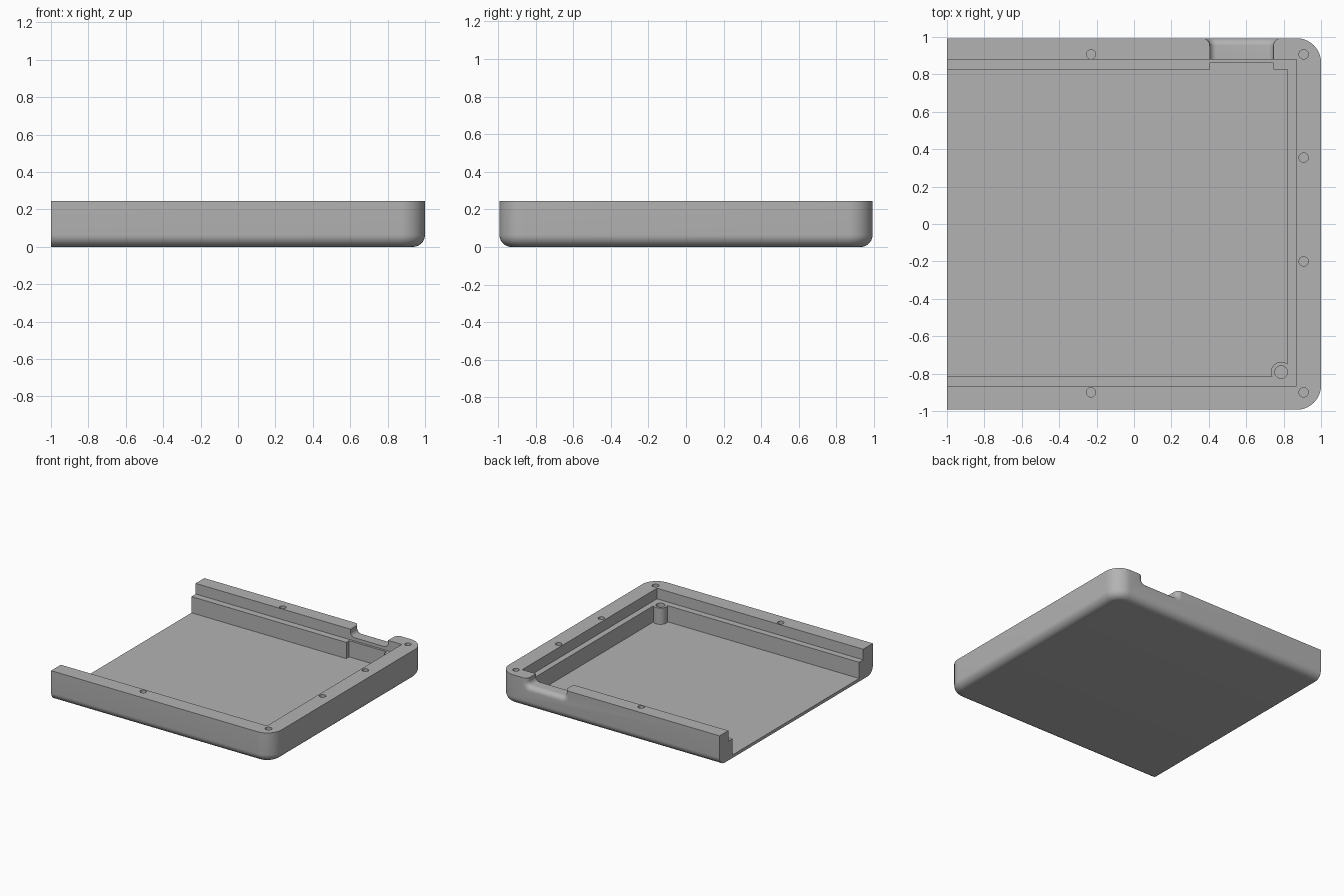
import bpy, bmesh, math

if "Cube" in bpy.data.objects:
    bpy.data.objects.remove(bpy.data.objects["Cube"])

X0, X1, Y = -1.0, 1.0, 0.993      # tray extents
TOP, FLOOR, LEDGE = 0.245, 0.025, 0.158
R, FILLET = 0.13, 0.065           # corner radius, bottom edge radius

grey = bpy.data.materials.new("grey plastic")
grey.diffuse_color = (0.45, 0.45, 0.45, 1)
grey.use_nodes = True
grey.node_tree.nodes["Principled BSDF"].inputs["Base Color"].default_value = grey.diffuse_color


def loft(name, rings):
    """Closed solid through rings of equal point count."""
    bm = bmesh.new()
    loops = [[bm.verts.new(p) for p in ring] for ring in rings]
    for a, b in zip(loops, loops[1:]):
        for i in range(len(a)):
            j = (i + 1) % len(a)
            bm.faces.new((a[i], a[j], b[j], b[i]))
    bm.faces.new(loops[0])
    bm.faces.new(loops[-1])
    bmesh.ops.recalc_face_normals(bm, faces=bm.faces)
    mesh = bpy.data.meshes.new(name)
    bm.to_mesh(mesh)
    bm.free()
    ob = bpy.data.objects.new(name, mesh)
    bpy.context.collection.objects.link(ob)
    mesh.materials.append(grey)
    return ob


def box(name, x0, x1, y0, y1, z0, z1):
    pts = [(x0, y0), (x1, y0), (x1, y1), (x0, y1)]
    return loft(name, [[(x, y, z) for x, y in pts] for z in (z0, z1)])


def cylinder(name, x, y, r, z0, z1, n=32):
    ang = [2 * math.pi * i / n for i in range(n)]
    return loft(name, [[(x + r * math.cos(a), y + r * math.sin(a), z) for a in ang]
                       for z in (z0, z1)])


def combine(target, tool, operation):
    mod = target.modifiers.new(operation, 'BOOLEAN')
    mod.operation, mod.solver, mod.object = operation, 'EXACT', tool
    bpy.context.view_layer.objects.active = target
    bpy.ops.object.modifier_apply(modifier=mod.name)
    bpy.data.objects.remove(tool)


def outline(inset, z, n=14):
    """Outline with a straight left end and two round right corners."""
    r, c = R - inset, Y - R
    pts = [(X0, -Y + inset, z)]
    for cy, start in ((-c, -90), (c, 0)):
        for i in range(n + 1):
            a = math.radians(start + 90 * i / n)
            pts.append((X1 - R + r * math.cos(a), cy + r * math.sin(a), z))
    pts.append((X0, Y - inset, z))
    return pts


# Outer shell with a rounded bottom edge
rings = []
for i in range(11):
    a = math.pi / 2 * i / 10
    rings.append(outline(FILLET * (1 - math.sin(a)), FILLET * (1 - math.cos(a))))
rings.append(outline(0, TOP))
tray = loft("tray", rings)

# Deep pocket, wider upper step, and the relief behind the notch
combine(tray, box("pocket", -1.2, 0.822, -0.815, 0.825, FLOOR, 0.4), 'DIFFERENCE')
combine(tray, box("step", -1.2, 0.87, -0.867, 0.88, LEDGE, 0.4), 'DIFFERENCE')
combine(tray, box("relief", 0.405, 0.745, 0.7, 0.862, FLOOR, LEDGE + 0.05), 'DIFFERENCE')


# Cable notch: U section that flares towards the outer face
def notch_section(y, flare, n=8):
    x0, x1, z0, r = 0.405 - flare, 0.745 + flare, 0.185 - flare, 0.035 + flare * 0.5
    pts = [(x0, y, 0.4)]
    for cx, start in ((x0 + r, 180), (x1 - r, 270)):
        for i in range(n + 1):
            a = math.radians(start + 90 * i / n)
            pts.append((cx + r * math.cos(a), y, z0 + r + r * math.sin(a)))
    pts.append((x1, y, 0.4))
    return pts


F = 0.04
sections = [notch_section(0.86, 0), notch_section(Y - F, 0)]
for i in range(1, 9):
    a = math.pi / 2 * i / 8
    sections.append(notch_section(Y - F + F * math.sin(a), F * (1 - math.cos(a))))
sections.append(notch_section(1.1, F))
combine(tray, loft("notch", sections), 'DIFFERENCE')

# Corner post with its bore
combine(tray, cylinder("post", 0.787, -0.792, 0.055, FLOOR - 0.01, LEDGE), 'UNION')
combine(tray, cylinder("post_bore", 0.787, -0.792, 0.034, 0.06, 0.3), 'DIFFERENCE')

# Screw holes around the rim
for x, y in ((-0.23, 0.907), (0.907, 0.907), (0.907, 0.355),
             (0.907, -0.2), (0.907, -0.9), (-0.23, -0.9)):
    combine(tray, cylinder("hole", x, y, 0.025, 0.13, 0.4, 24), 'DIFFERENCE')

bpy.ops.object.select_all(action='DESELECT')
tray.select_set(True)
bpy.context.view_layer.objects.active = tray
bpy.ops.object.shade_smooth_by_angle(angle=math.radians(30))
